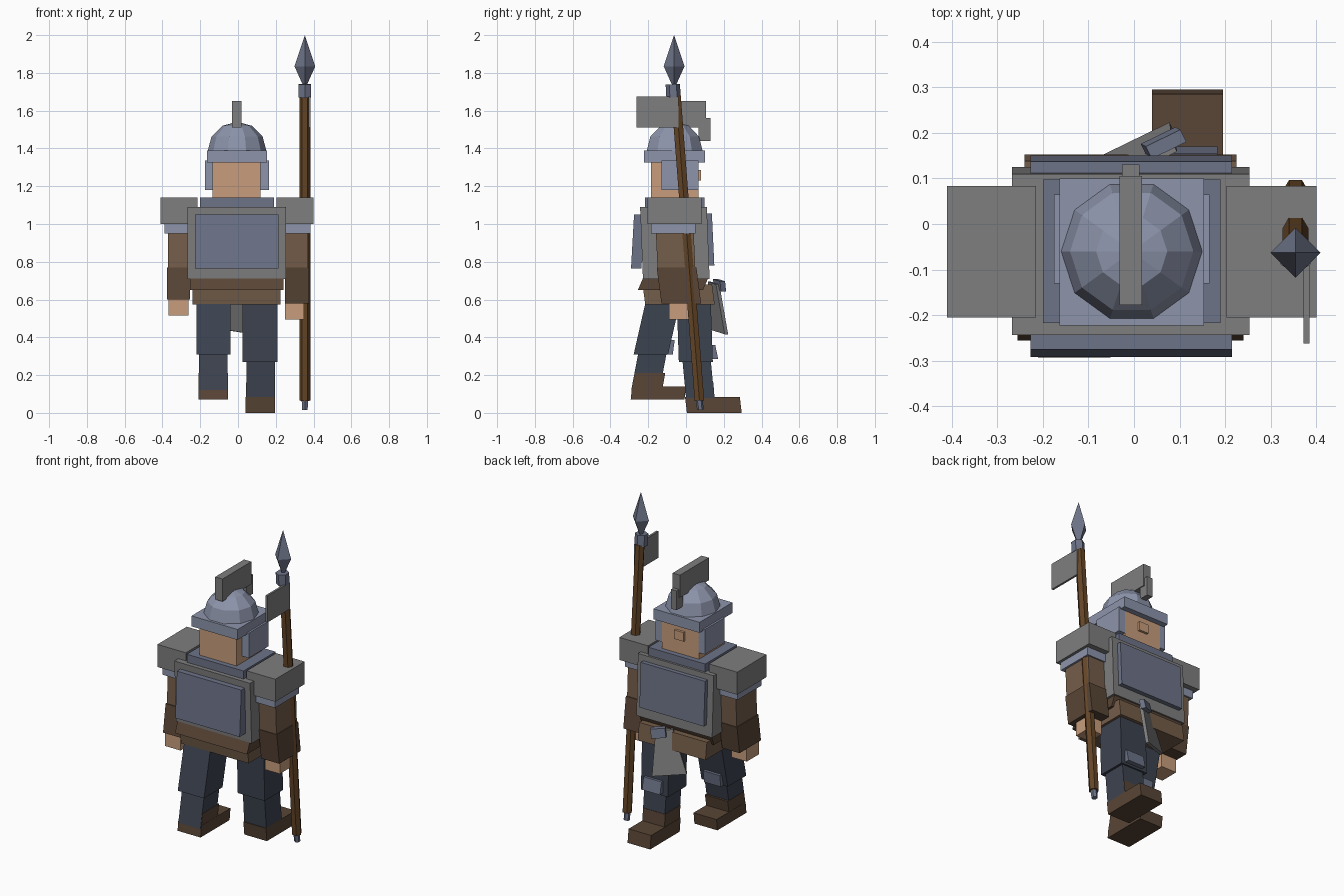
import bpy, bmesh, math
from mathutils import Matrix, Vector

if "Cube" in bpy.data.objects:
    bpy.data.objects.remove(bpy.data.objects["Cube"])


def material(name, rgb):
    m = bpy.data.materials.new(name)
    m.diffuse_color = (*rgb, 1)
    m.use_nodes = True
    m.node_tree.nodes["Principled BSDF"].inputs["Base Color"].default_value = m.diffuse_color
    return m


GREY = material("grey", (0.21, 0.21, 0.21))
STEEL = material("steel", (0.27, 0.30, 0.41))
PLATE = material("plate", (0.155, 0.175, 0.25))
SKIN = material("skin", (0.58, 0.34, 0.20))
DARK = material("dark_leather", (0.10, 0.06, 0.037))
LEATHER = material("leather", (0.175, 0.11, 0.067))
CLOTH = material("cloth", (0.046, 0.056, 0.08))
WOOD = material("wood", (0.13, 0.06, 0.02))


def finish(name, bm, mat):
    bmesh.ops.recalc_face_normals(bm, faces=bm.faces)
    me = bpy.data.meshes.new(name)
    bm.to_mesh(me)
    bm.free()
    ob = bpy.data.objects.new(name, me)
    bpy.context.collection.objects.link(ob)
    me.materials.append(mat)
    return ob


def box(name, x, y, z, mat=GREY, lean=0.0, taper=1.0):
    """Box from (min, max) ranges; lean moves the bottom in y, taper scales the top in x."""
    bm = bmesh.new()
    bmesh.ops.create_cube(bm, size=1)
    cx = sum(x) / 2
    for v in bm.verts:
        low = v.co.z < 0
        px, py, pz = (r[0] if c < 0 else r[1] for c, r in zip(v.co, (x, y, z)))
        v.co = (px if low else cx + (px - cx) * taper, py + (lean if low else 0), pz)
    return finish(name, bm, mat)


def rod(name, a, b, r1, r2, sides, mat, turn=0.0):
    """Cone or cylinder running from a to b."""
    a, b = Vector(a), Vector(b)
    d = b - a
    bm = bmesh.new()
    m = (Matrix.Translation((a + b) / 2) @ d.to_track_quat('Z', 'Y').to_matrix().to_4x4()
         @ Matrix.Rotation(turn, 4, 'Z'))
    bmesh.ops.create_cone(bm, cap_ends=True, segments=sides, radius1=r1, radius2=r2,
                          depth=d.length, matrix=m)
    return finish(name, bm, mat)


# head and helmet (the face looks towards +y)
box("head", (-0.135, 0.12), (-0.185, 0.065), (1.12, 1.36), SKIN)
box("nose", (-0.04, 0.025), (0.06, 0.08), (1.23, 1.285), SKIN)
box("helmet_brim", (-0.163, 0.153), (-0.223, 0.1), (1.325, 1.39), STEEL)
for side, x in (("left", (-0.175, -0.133)), ("right", (0.12, 0.165))):
    box(side + "_cheek_guard", x, (-0.13, 0.065), (1.18, 1.335), STEEL)
bm = bmesh.new()
bmesh.ops.create_uvsphere(bm, u_segments=10, v_segments=6, radius=0.156,
                          matrix=Matrix.Rotation(math.radians(18), 4, 'Z'))
bmesh.ops.bisect_plane(bm, geom=bm.verts[:] + bm.edges[:] + bm.faces[:],
                       plane_co=(0, 0, -0.01), plane_no=(0, 0, 1), clear_inner=True)
bmesh.ops.translate(bm, verts=bm.verts, vec=(-0.005, -0.06, 1.385))
finish("helmet_dome", bm, STEEL)
box("crest", (-0.032, 0.018), (-0.178, 0.105), (1.51, 1.65))
box("crest_front", (-0.026, 0.012), (0.065, 0.13), (1.44, 1.56))

# torso
box("collar", (-0.2, 0.19), (-0.217, 0.097), (1.05, 1.14), PLATE)
box("torso", (-0.267, 0.253), (-0.243, 0.11), (0.71, 1.09), GREY, 0.015)
box("back_plate", (-0.227, 0.215), (-0.275, -0.22), (0.765, 1.05), PLATE, -0.016)
box("chest_plate", (-0.227, 0.215), (0.09, 0.137), (0.78, 1.055), PLATE, 0.013)
box("belt", (-0.255, 0.24), (-0.225, 0.12), (0.65, 0.72), DARK, -0.03)
box("tunic_skirt", (-0.24, 0.225), (-0.23, 0.138), (0.575, 0.68), LEATHER, 0.014)

# hanging front cloth with its buckle, turned to one side and slightly rolled
hang = (Matrix.Translation((-0.008, 0.17, 0.42)) @ Matrix.Rotation(math.radians(26), 4, 'Z')
        @ Matrix.Rotation(math.radians(8), 4, 'Y'))
for name, x, y, z, mat, lean, taper in (
        ("front_cloth", (-0.1, 0.1), (-0.055, -0.035), (0.01, 0.27), GREY, 0.045, 0.5),
        ("belt_buckle", (-0.01, 0.075), (-0.045, -0.015), (0.235, 0.29), PLATE, 0.01, 1.0)):
    box(name, x, y, z, mat, lean, taper).data.transform(hang)

# arms: left swings slightly back, right slightly forward
for side, x0, x1, s, dz in (("left", -0.375, -0.255, -1, 0), ("right", 0.25, 0.375, 1, -0.02)):
    pad = (-0.41, -0.215) if s < 0 else (0.203, 0.4)
    box(side + "_shoulder_pad", pad, (-0.205, 0.083), (1.0, 1.14))
    cuff = (-0.39, -0.24) if s < 0 else (0.23, 0.383)
    box(side + "_sleeve_cuff", cuff, (-0.185, 0.05), (0.95, 1.02), STEEL)
    box(side + "_upper_arm", (x0 + 0.005, x1 - 0.005), (-0.16, 0.04), (0.75, 0.97), LEATHER, 0.01 * s)
    box(side + "_forearm", (x0, x1), (-0.165 + 0.01 * s, 0.045 + 0.01 * s), (0.6 + dz, 0.77), DARK, 0.025 * s)
    hand_y = (-0.19, -0.07) if s < 0 else (-0.09, 0.015)
    hand_x = (-0.368, -0.262) if s < 0 else (0.25, 0.35)
    box(side + "_hand", hand_x, hand_y, (0.515 + dz, 0.61 + dz), SKIN)

# legs in mid stride
box("left_thigh", (-0.22, -0.04), (-0.212, -0.03), (0.31, 0.595), CLOTH, -0.065)
box("left_shin", (-0.207, -0.055), (-0.25, -0.1), (0.12, 0.33), CLOTH, -0.04)
box("left_knee_guard", (-0.19, -0.075), (-0.095, -0.06), (0.31, 0.385), PLATE, -0.01)
box("left_boot_heel", (-0.209, -0.053), (-0.27, -0.11), (0.1, 0.21), DARK, -0.02)
box("left_boot_foot", (-0.21, -0.052), (-0.285, 0.0), (0.07, 0.14), DARK, -0.008)
box("right_thigh", (0.025, 0.21), (-0.05, 0.13), (0.27, 0.62), CLOTH, 0.012)
box("right_shin", (0.045, 0.195), (-0.02, 0.13), (0.08, 0.29), CLOTH, 0.02)
box("right_knee_guard", (0.06, 0.183), (0.125, 0.155), (0.285, 0.36), PLATE, 0.015)
box("right_boot_heel", (0.042, 0.194), (-0.005, 0.145), (0.03, 0.16), DARK, 0.01)
box("right_boot_foot", (0.04, 0.195), (-0.005, 0.285), (0.0, 0.083), DARK, 0.01)

# spear
SX = 0.354
rod("spear_shaft", (SX, 0.071, 0.065), (SX, -0.053, 1.68), 0.029, 0.029, 6, WOOD, math.pi / 2)
rod("spear_butt", (SX, 0.076, 0.016), (SX, 0.069, 0.08), 0.017, 0.02, 6, PLATE)
rod("spear_collar", (SX, -0.066, 1.67), (SX, -0.07, 1.74), 0.038, 0.038, 6, PLATE)
rod("spear_tip_upper", (SX, -0.063, 1.835), (SX, -0.063, 2.0), 0.055, 0, 4, PLATE)
rod("spear_tip_lower", (SX, -0.063, 1.73), (SX, -0.063, 1.835), 0.008, 0.055, 4, PLATE)
box("pennant", (0.372, 0.385), (-0.262, -0.04), (1.51, 1.675))
